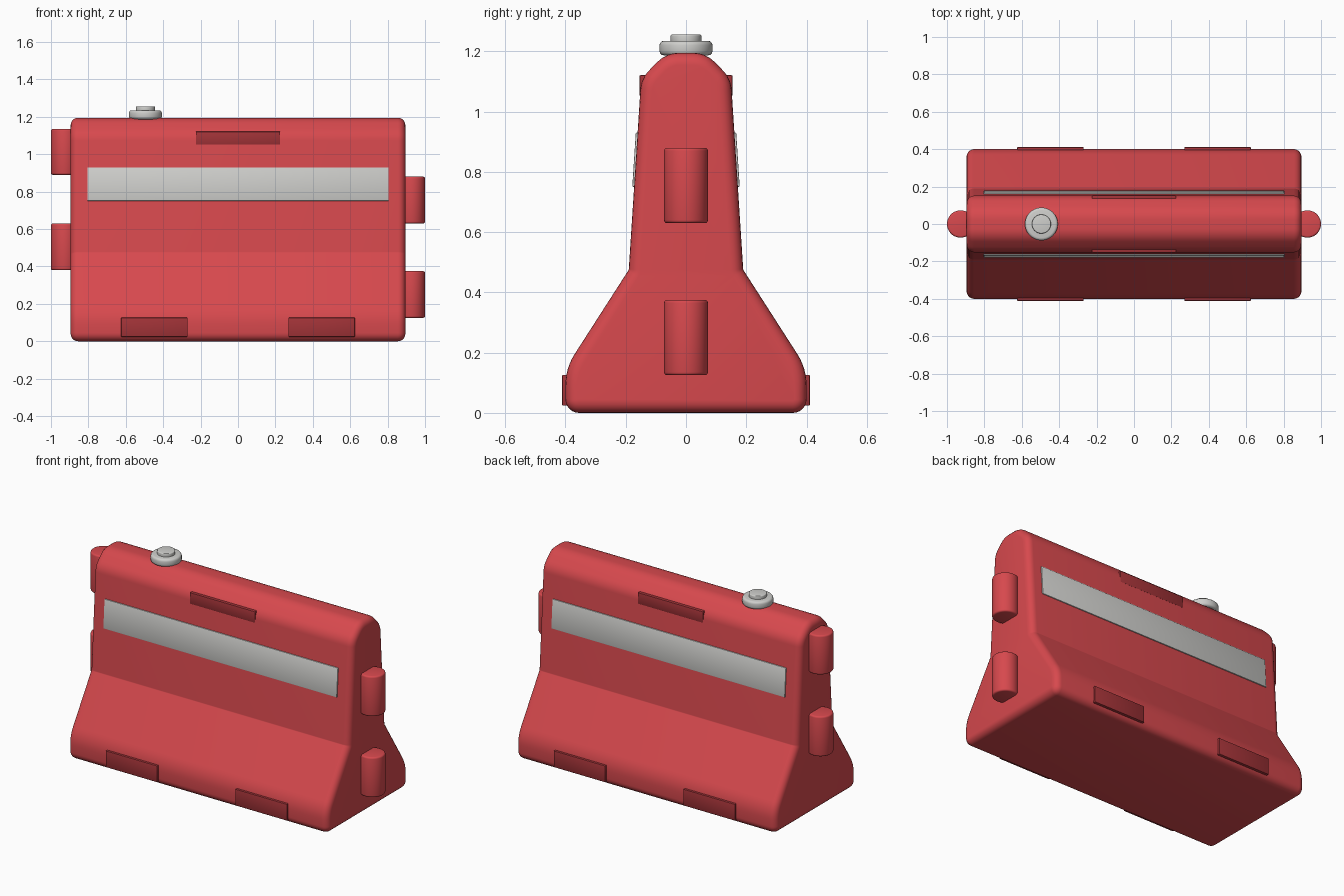
import bpy, bmesh, math
from mathutils import Vector

if "Cube" in bpy.data.objects:
    bpy.data.objects.remove(bpy.data.objects["Cube"])


def material(name, rgb):
    m = bpy.data.materials.new(name)
    m.diffuse_color = (*rgb, 1)
    m.use_nodes = True
    m.node_tree.nodes["Principled BSDF"].inputs["Base Color"].default_value = m.diffuse_color
    return m


RED = material("barrier red", (0.68, 0.066, 0.075))
DARK = material("dark red", (0.36, 0.033, 0.039))
GREY = material("light grey", (0.62, 0.62, 0.60))


def finish(name, bm, mat, angle=35):
    bmesh.ops.recalc_face_normals(bm, faces=bm.faces)
    me = bpy.data.meshes.new(name)
    bm.to_mesh(me)
    bm.free()
    me.materials.append(mat)
    ob = bpy.data.objects.new(name, me)
    bpy.context.collection.objects.link(ob)
    bpy.ops.object.select_all(action='DESELECT')
    ob.select_set(True)
    bpy.context.view_layer.objects.active = ob
    bpy.ops.object.shade_smooth_by_angle(angle=math.radians(angle))
    return ob


def box(name, size, loc, mat, bevel, tilt=0.0):
    bm = bmesh.new()
    bmesh.ops.create_cube(bm, size=1)
    bmesh.ops.scale(bm, vec=size, verts=bm.verts)
    bmesh.ops.bevel(bm, geom=bm.edges[:], offset=bevel, segments=2,
                    profile=0.5, affect='EDGES')
    ob = finish(name, bm, mat)
    ob.location = loc
    ob.rotation_euler.x = tilt
    return ob


def cylinder(name, r, z0, z1, x, mat, bevel):
    bm = bmesh.new()
    bmesh.ops.create_cone(bm, cap_ends=True, segments=40, radius1=r, radius2=r, depth=z1 - z0)
    rims = [e for e in bm.edges if abs(e.verts[0].co.z - e.verts[1].co.z) < 1e-5]
    bmesh.ops.bevel(bm, geom=rims, offset=bevel, segments=3, profile=0.5, affect='EDGES')
    ob = finish(name, bm, mat)
    ob.location = (x, 0, (z0 + z1) / 2)
    return ob


# Cross-section corners of one side: y, z, corner radius
HALF = [(0.40, 0.0, 0.045), (0.40, 0.148, 0.19), (0.19, 0.475, 0.01),
        (0.149, 1.11, 0.10), (0.065, 1.195, 0.10)]
CORNERS = HALF + [(-y, z, r) for y, z, r in reversed(HALF)]


def section(inset, steps=6):
    """Rounded outline, shrunk inwards by inset."""
    pts, out = [Vector(c[:2]) for c in CORNERS], []
    n = len(pts)
    for i, p in enumerate(pts):
        a = (p - pts[i - 1]).normalized()
        b = (pts[(i + 1) % n] - p).normalized()
        n0, n1 = Vector((a.y, -a.x)), Vector((b.y, -b.x))
        s = 1 if a.x * b.y - a.y * b.x > 0 else -1
        r = CORNERS[i][2]
        c = p - s * r * (n0 + n1) / (1 + n0.dot(n1))
        for k in range(steps + 1):
            out.append(c + s * n0.slerp(n1, k / steps) * (r - s * inset))
    return out


# Hollow barrier body: rounded outline swept along x with rounded ends
R, END = 0.04, 0.895
ends = [(END - R + R * math.sin(t), R - R * math.cos(t))
        for t in (k * math.pi / 10 for k in range(6))]
stations = [(-x, i) for x, i in reversed(ends)] + ends
bm = bmesh.new()
rings = [[bm.verts.new((x, p.x, p.y)) for p in section(i)] for x, i in stations]
for r0, r1 in zip(rings, rings[1:]):
    for k in range(len(r0)):
        j = (k + 1) % len(r0)
        bm.faces.new((r0[k], r0[j], r1[j], r1[k]))
bm.faces.new(rings[0])
bm.faces.new(rings[-1])
finish("barrier_body", bm, RED)

# Staggered hinge knuckles on both ends
for side, label, spans in ((-1, "left", ((0.38, 0.63), (0.89, 1.135))),
                           (1, "right", ((0.125, 0.375), (0.63, 0.88)))):
    for k, (z0, z1) in enumerate(spans):
        cylinder(f"{label}_hinge_{k + 1}", 0.073, z0, z1, side * 0.927, RED, 0.01)

# Reflective stripes, fork pockets and hand grips on front and back
lean = math.atan2(0.041, 0.635)
for s, label in ((-1, "front"), (1, "back")):
    box(f"{label}_stripe", (1.61, 0.018, 0.18), (0, s * 0.1635, 0.84), GREY, 0.003, s * lean)
    box(f"{label}_hand_grip", (0.45, 0.04, 0.07), (0, s * 0.134, 1.086), DARK, 0.003)
    for x in (-0.447, 0.447):
        box(f"{label}_fork_pocket", (0.355, 0.04, 0.102), (x, s * 0.391, 0.075), DARK, 0.003)

# Filler cap on top
cylinder("filler_cap", 0.088, 1.187, 1.235, -0.495, GREY, 0.014)
cylinder("filler_cap_knob", 0.051, 1.225, 1.256, -0.495, GREY, 0.005)
